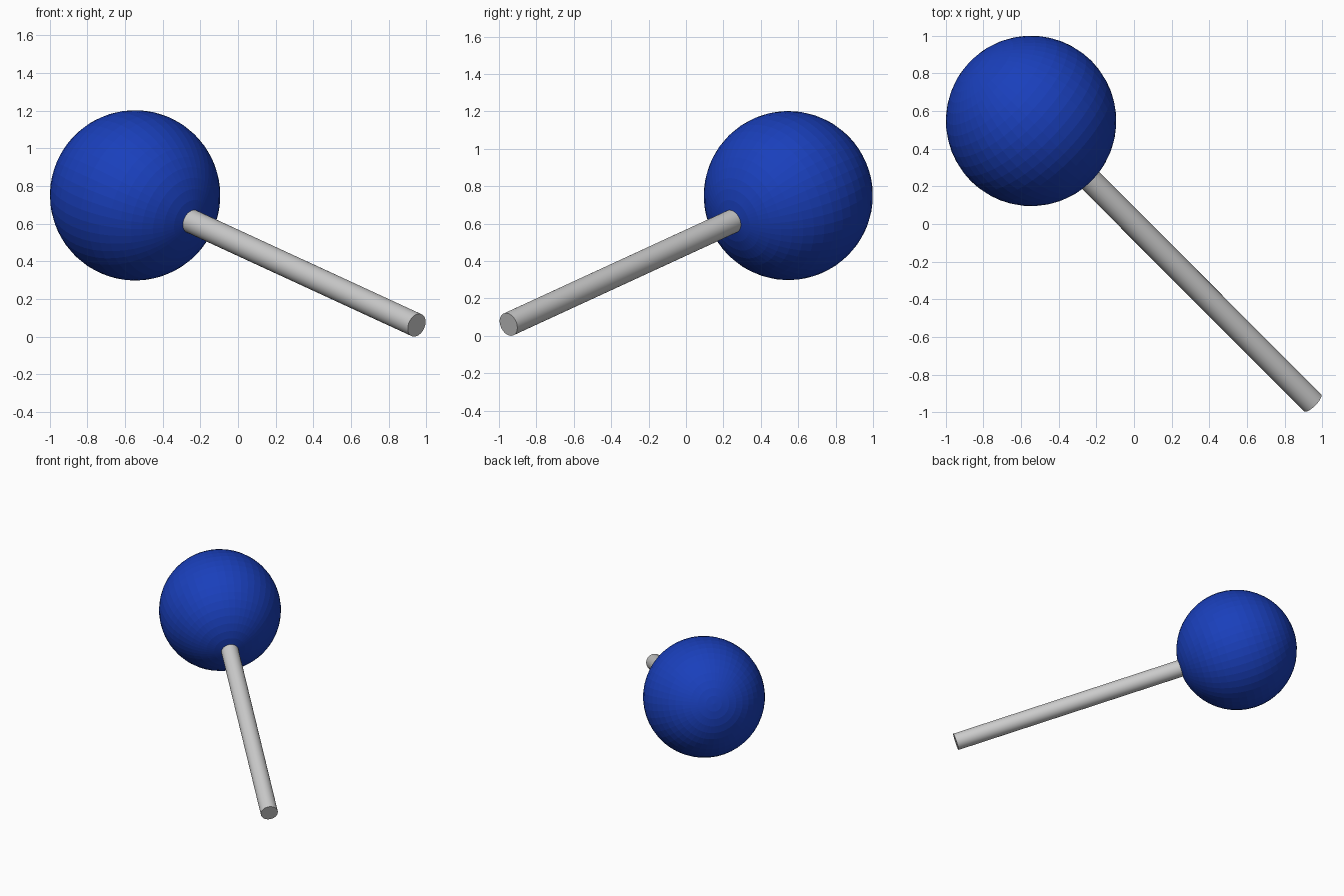
import bpy
from mathutils import Vector

if "Cube" in bpy.data.objects:
    bpy.data.objects.remove(bpy.data.objects["Cube"])

ball_centre = Vector((-0.546, 0.547, 0.75))
stick_end = Vector((0.948, -0.949, 0.061))
axis = stick_end - ball_centre
rot = (-axis).to_track_quat('Z', 'Y').to_euler()

# Blue ball, its poles in line with the stick
bpy.ops.mesh.primitive_uv_sphere_add(segments=48, ring_count=24, radius=0.452,
                                     location=ball_centre, rotation=rot)
ball = bpy.context.object
ball.name = "ball"
blue = bpy.data.materials.new("blue")
blue.diffuse_color = (0.01, 0.05, 0.5, 1)
blue.use_nodes = True
blue.node_tree.nodes["Principled BSDF"].inputs["Base Color"].default_value = blue.diffuse_color
ball.data.materials.append(blue)

# Grey stick, sunk a little way into the ball
stick_start = ball_centre + axis.normalized() * 0.35
bpy.ops.mesh.primitive_cylinder_add(vertices=32, radius=0.064,
                                    depth=(stick_end - stick_start).length,
                                    location=(stick_start + stick_end) / 2, rotation=rot)
stick = bpy.context.object
stick.name = "stick"
bpy.ops.object.shade_smooth_by_angle()
